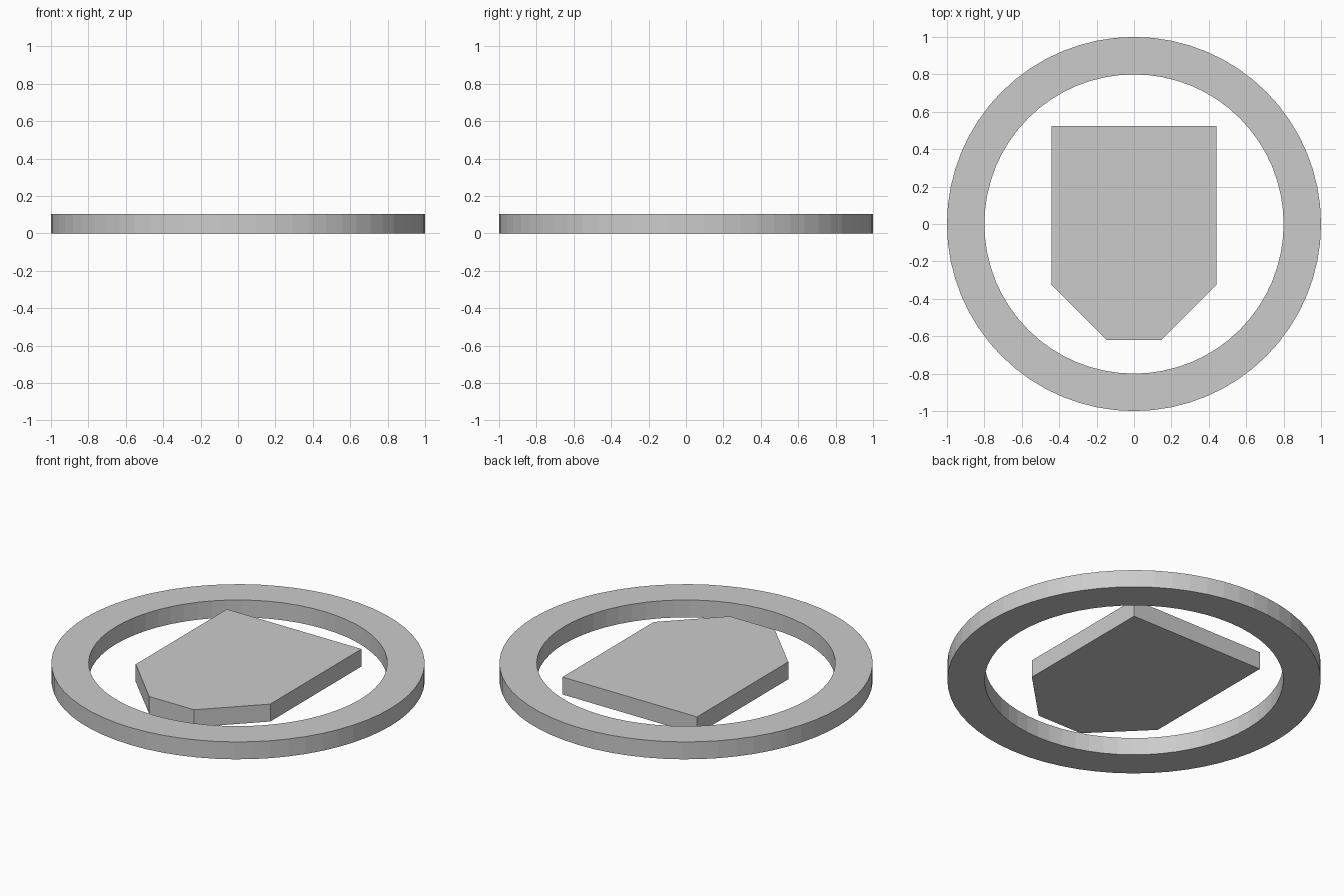
import bpy, bmesh
from math import cos, sin, tau

if "Cube" in bpy.data.objects:
    bpy.data.objects.remove(bpy.data.objects["Cube"])

HEIGHT = 0.103


def circle(radius, count=64):
    return [(radius * cos(tau * i / count), radius * sin(tau * i / count)) for i in range(count)]


def finish(name, bm):
    bmesh.ops.recalc_face_normals(bm, faces=bm.faces)
    mesh = bpy.data.meshes.new(name)
    bm.to_mesh(mesh)
    bm.free()
    obj = bpy.data.objects.new(name, mesh)
    bpy.context.collection.objects.link(obj)


# Flat outer ring: rectangular section swept around the centre
bm = bmesh.new()
section = [(1.0, 0), (1.0, HEIGHT), (0.8, HEIGHT), (0.8, 0)]
loops = [[bm.verts.new((x, y, z)) for x, y in circle(r)] for r, z in section]
for k in range(4):
    a, b = loops[k], loops[(k + 1) % 4]
    for i in range(64):
        j = (i + 1) % 64
        bm.faces.new((a[i], a[j], b[j], b[i]))
finish("outer_ring", bm)

# Inner plate with two clipped front corners, mirrored from its right half
bm = bmesh.new()
right = [(0.147, -0.62), (0.44, -0.327), (0.44, 0.525)]
outline = right + [(-x, y) for x, y in reversed(right)]
base = bm.faces.new([bm.verts.new((x, y, 0)) for x, y in outline])
top = bmesh.ops.extrude_face_region(bm, geom=[base], use_keep_orig=True)
bmesh.ops.translate(bm, vec=(0, 0, HEIGHT),
                    verts=[v for v in top["geom"] if isinstance(v, bmesh.types.BMVert)])
finish("inner_plate", bm)
